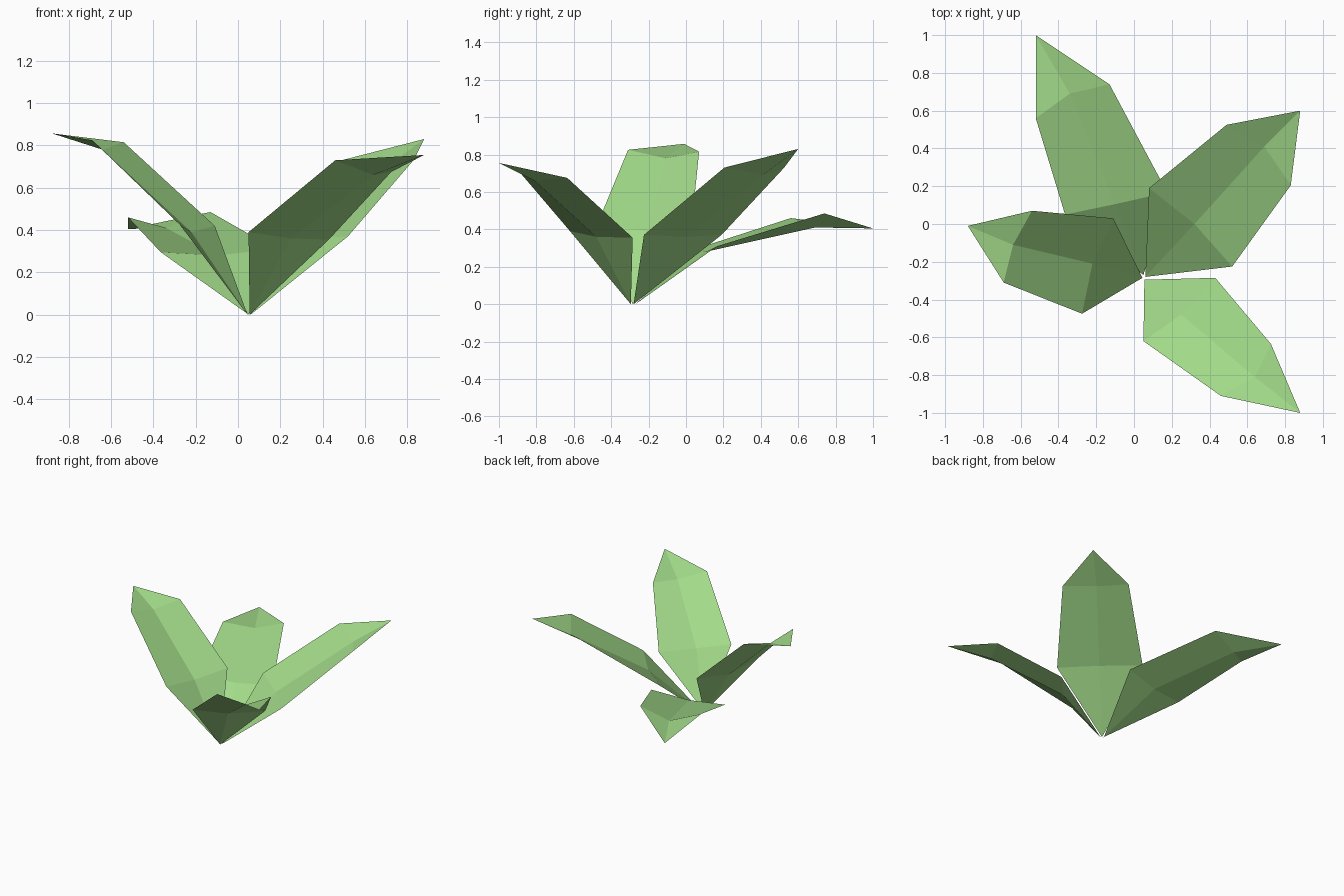
import bpy

green = bpy.data.materials.new("leaf_green")
green.diffuse_color = (0.36, 0.70, 0.25, 1)


def make_leaf(name, base, lower, upper, tip):
    """Folded leaf blade: base point, two rows (left, crease, right) and a tip."""
    verts = [base, *lower, *upper, tip]
    faces = [(0, 2, 1), (0, 3, 2)]                    # base triangles
    faces += [(1, 2, 5, 4), (2, 3, 6, 5)]             # blade halves
    faces += [(4, 5, 7), (5, 6, 7)]                   # tip triangles
    mesh = bpy.data.meshes.new(name)
    mesh.from_pydata(verts, [], faces)
    mesh.materials.append(green)
    mesh.update()
    obj = bpy.data.objects.new(name, mesh)
    bpy.context.collection.objects.link(obj)
    return obj


# four leaves fanning out of one stem point
make_leaf("back_right_leaf", (0.06, -0.28, 0),
          [(0.08, 0.19, 0.37), (0.32, 0.0, 0.36), (0.52, -0.225, 0.37)],
          [(0.49, 0.525, 0.73), (0.69, 0.41, 0.69), (0.83, 0.205, 0.73)],
          (0.88, 0.6, 0.83))
make_leaf("front_right_leaf", (0.055, -0.295, 0),
          [(0.43, -0.285, 0.355), (0.25, -0.48, 0.36), (0.05, -0.62, 0.39)],
          [(0.725, -0.635, 0.675), (0.64, -0.81, 0.66), (0.46, -0.91, 0.73)],
          (0.88, -1.0, 0.755))
make_leaf("left_leaf", (0.045, -0.285, 0),
          [(-0.275, -0.475, 0.425), (-0.22, -0.21, 0.39), (-0.11, 0.03, 0.42)],
          [(-0.69, -0.31, 0.825), (-0.64, -0.11, 0.78), (-0.54, 0.07, 0.815)],
          (-0.88, -0.01, 0.857))
make_leaf("back_leaf", (0.05, -0.27, 0),
          [(-0.365, 0.05, 0.295), (-0.1, 0.105, 0.28), (0.176, 0.167, 0.31)],
          [(-0.52, 0.56, 0.46), (-0.34, 0.69, 0.41), (-0.13, 0.74, 0.485)],
          (-0.52, 1.0, 0.405))
